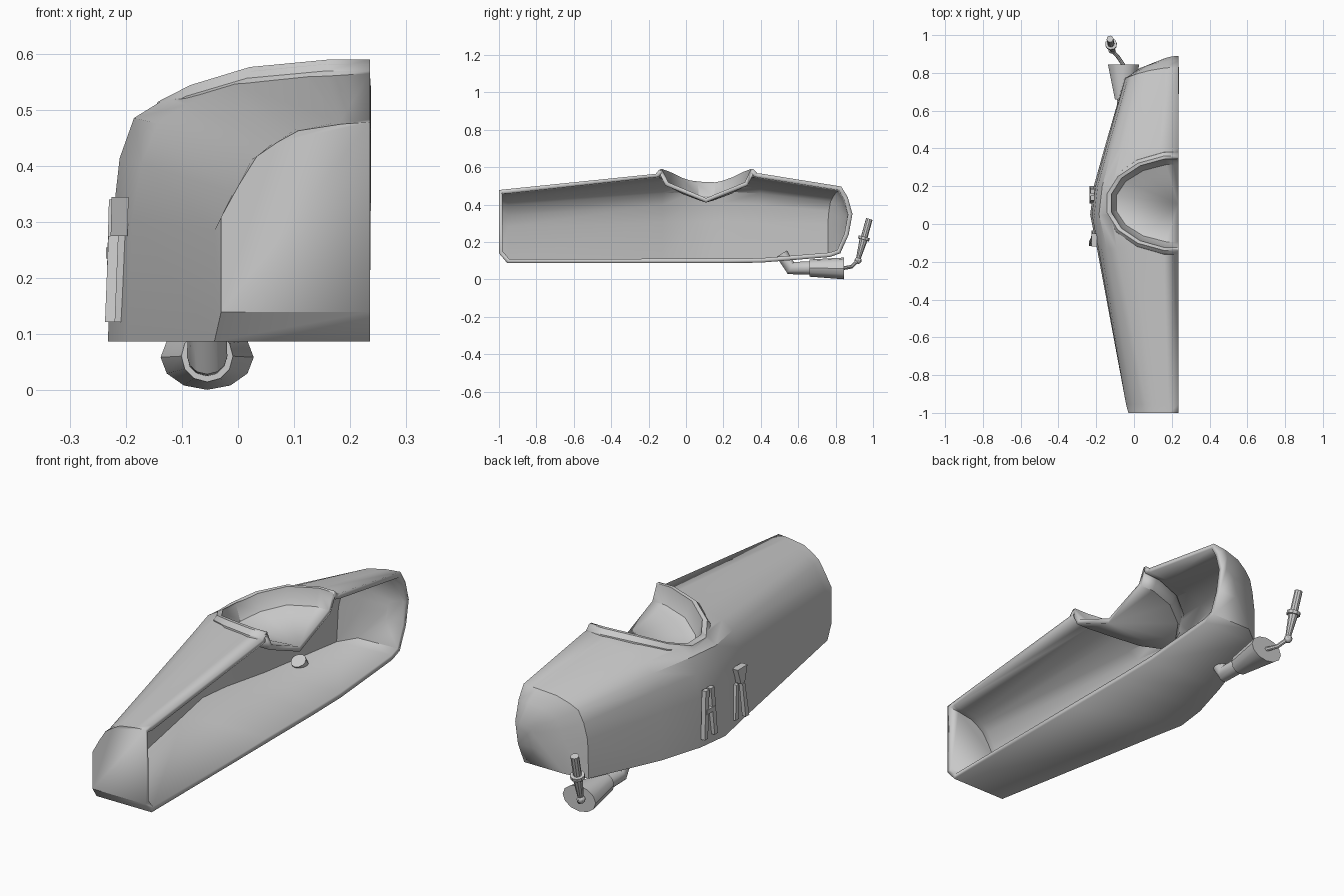
import bpy, bmesh, math
from mathutils import Vector

if "Cube" in bpy.data.objects:
    bpy.data.objects.remove(bpy.data.objects["Cube"])

CX = 0.235  # cut plane of the half body


def make(name, bm, smooth=True):
    bmesh.ops.recalc_face_normals(bm, faces=bm.faces)
    me = bpy.data.meshes.new(name)
    bm.to_mesh(me)
    bm.free()
    ob = bpy.data.objects.new(name, me)
    bpy.context.collection.objects.link(ob)
    if smooth:
        shade(ob)
    return ob


def shade(ob):
    bpy.ops.object.select_all(action='DESELECT')
    ob.select_set(True)
    bpy.context.view_layer.objects.active = ob
    bpy.ops.object.shade_smooth_by_angle(angle=math.radians(33))


def loft(rings):
    """Skin closed rings of equal length; cap ends with fans to the end centres."""
    bm = bmesh.new()
    vs = [[bm.verts.new(p) for p in r] for r in rings]
    n = len(vs[0])
    for a, b in zip(vs, vs[1:]):
        for i in range(n):
            j = (i + 1) % n
            bm.faces.new((a[i], a[j], b[j], b[i]))
    return bm, vs


def closed(rings, centres=(None, None)):
    bm, vs = loft(rings)
    for r, c in ((vs[0], centres[0]), (vs[-1], centres[1])):
        if c is None:
            bm.faces.new(r)
        else:
            v = bm.verts.new(c)
            for i in range(len(r)):
                bm.faces.new((r[i], r[(i + 1) % len(r)], v))
    return bm


def tube(name, stations, sides=12):
    """stations: (point, radius across, radius upright)"""
    pts = [Vector(s[0]) for s in stations]
    rings = []
    for i, (p, ra, rb) in enumerate(stations):
        d = (pts[min(i + 1, len(pts) - 1)] - pts[max(i - 1, 0)]).normalized()
        s = d.cross(Vector((0, 0, 1))).normalized()
        u = s.cross(d)
        rings.append([pts[i] + s * ra * math.cos(2 * math.pi * k / sides)
                      + u * rb * math.sin(2 * math.pi * k / sides) for k in range(sides)])
    return make(name, closed(rings))


# Hull: sections blended between a round nose profile and a boxy middle profile
NOSE = [(1, 0), (1, .5), (.88, .67), (.76, .82), (.62, .895), (.48, .955), (.19, .99), (0, 1)]
MID = [(1, 0), (.98, .45), (.955, .66), (.90, .805), (.78, .875), (.56, .95), (.27, .985), (0, 1)]
# y, half width, top, bottom, blend, bulge
SECTIONS = [(-1, .265, .478, .14, 0, 0), (-.955, .277, .483, .087, 0, 0),
            (-.13, .431, .568, .087, .85, 0), (.05, .467, .582, .087, 1, 0),
            (.2, .448, .582, .087, 1, 0), (.4, .392, .566, .09, .95, 0),
            (.77, .285, .497, .12, .7, .06), (.825, .205, .44, .14, .6, .04),
            (.87, .09, .35, .24, .6, .02)]


def section(y, w, top, bot, t, bulge):
    half = [(a[0] + (b[0] - a[0]) * t, a[1] + (b[1] - a[1]) * t) for a, b in zip(NOSE, MID)]
    full = [(-u, v) for u, v in half] + [(u, v) for u, v in reversed(half[:-1])]
    return [(CX + u * w, y + bulge * (1 - u * u), bot + v * (top - bot)) for u, v in full]


hull = make("hull", closed([section(*s) for s in SECTIONS]), False)


# Cockpit lip and bowl
def lip_ring(rx, ry, dz, flat=None, n=16):
    out = []
    for i in range(n):
        a = 2 * math.pi * (i + .5) / n
        c, s = math.cos(a), math.sin(a)
        z = .59 - .08 * abs(c) ** 3 + dz
        out.append((CX + rx * c, .11 + ry * s, flat or z))
    return out


lip = make("lip_helper", closed([lip_ring(.39, .28, -.07), lip_ring(.395, .275, -.02),
                                 lip_ring(.385, .255, 0), lip_ring(.36, .235, 0)],
                                ((CX, .107, .5), (CX, .107, .6))), False)
bowl = make("bowl_cutter", closed([lip_ring(.335, .208, -.07), lip_ring(.362, .24, -.003),
                                   lip_ring(.362, .24, 0, .85)],
                                  ((CX, .107, .435), None)), False)
for op, tool in (('UNION', lip), ('DIFFERENCE', bowl)):
    m = hull.modifiers.new(op.lower(), 'BOOLEAN')
    m.operation, m.object, m.solver = op, tool, 'EXACT'
bpy.context.view_layer.update()
me = bpy.data.meshes.new_from_object(hull.evaluated_get(bpy.context.evaluated_depsgraph_get()))
hull.modifiers.clear()
for tool in (lip, bowl):
    bpy.data.objects.remove(tool)

# Slice the body in half and give it a wall
bm = bmesh.new()
bm.from_mesh(me)
bmesh.ops.remove_doubles(bm, verts=bm.verts, dist=.002)
bmesh.ops.bisect_plane(bm, geom=bm.verts[:] + bm.edges[:] + bm.faces[:], dist=1e-4,
                       plane_co=(CX, 0, 0), plane_no=(1, 0, 0), clear_outer=True)
bmesh.ops.recalc_face_normals(bm, faces=bm.faces)
bm.to_mesh(me)
bm.free()
hull.data = me
wall = hull.modifiers.new("wall", 'SOLIDIFY')
wall.thickness, wall.offset = .024, -1
shade(hull)

# Exhaust: elbow pipe and flared nozzle under the tail
X = -.055
tube("exhaust_pipe", [((X, .67, .061), .036, .036), ((X, .56, .061), .036, .036),
                      ((X, .512, .138), .033, .033)])
tube("exhaust_nozzle", [((X, .66, .061), .046, .046), ((X, .845, .059), .083, .058)])

# Thin hook rod, joint and handle behind the nozzle
tube("hook_rod", [((X, .84, .06), .01, .01), ((-.085, .885, .068), .01, .01),
                  ((-.113, .915, .098), .01, .01)], 8)
bm = bmesh.new()
bmesh.ops.create_uvsphere(bm, u_segments=8, v_segments=6, radius=.019)
bmesh.ops.translate(bm, verts=bm.verts, vec=(-.117, .92, .102))
make("hook_joint", bm)


def along(t):
    return (-.115 - .012 * t, .918 + .062 * t, .10 + .223 * t)


tube("handle", [(along(t), r, r) for t, r in
                ((0, .01), (.08, .013), (.42, .02), (.5, .022), (.501, .031), (.57, .031),
                 (.571, .018), (1, .018))], 10)


# Clips on the side: two tapered prongs plus head blocks
def bar(name, a, b, wa, wb, depth):
    rings = []
    for (x, y, z), w in ((a, wa), (b, wb)):
        rings.append([(x - depth, y - w, z), (x + depth, y - w, z),
                      (x + depth, y + w, z), (x - depth, y + w, z)])
    make(name, closed(rings), False)


for s in (-1, 1):
    bar("rear_clip_prong", (-.226, .155 + s * .035, .125), (-.22, .155 + s * .018, .34), .011, .013, .01)
    bar("front_clip_prong", (-.222 + s * .006, -.075 + s * .028, .122),
        (-.216 + s * .006, -.072 + s * .013, .275), .013, .009, .009)
bar("rear_clip_pin", (-.224, .155, .235), (-.224, .155, .255), .03, .03, .011)
bar("front_clip_head", (-.212, -.085, .275), (-.21, -.085, .345), .014, .035, .015)
